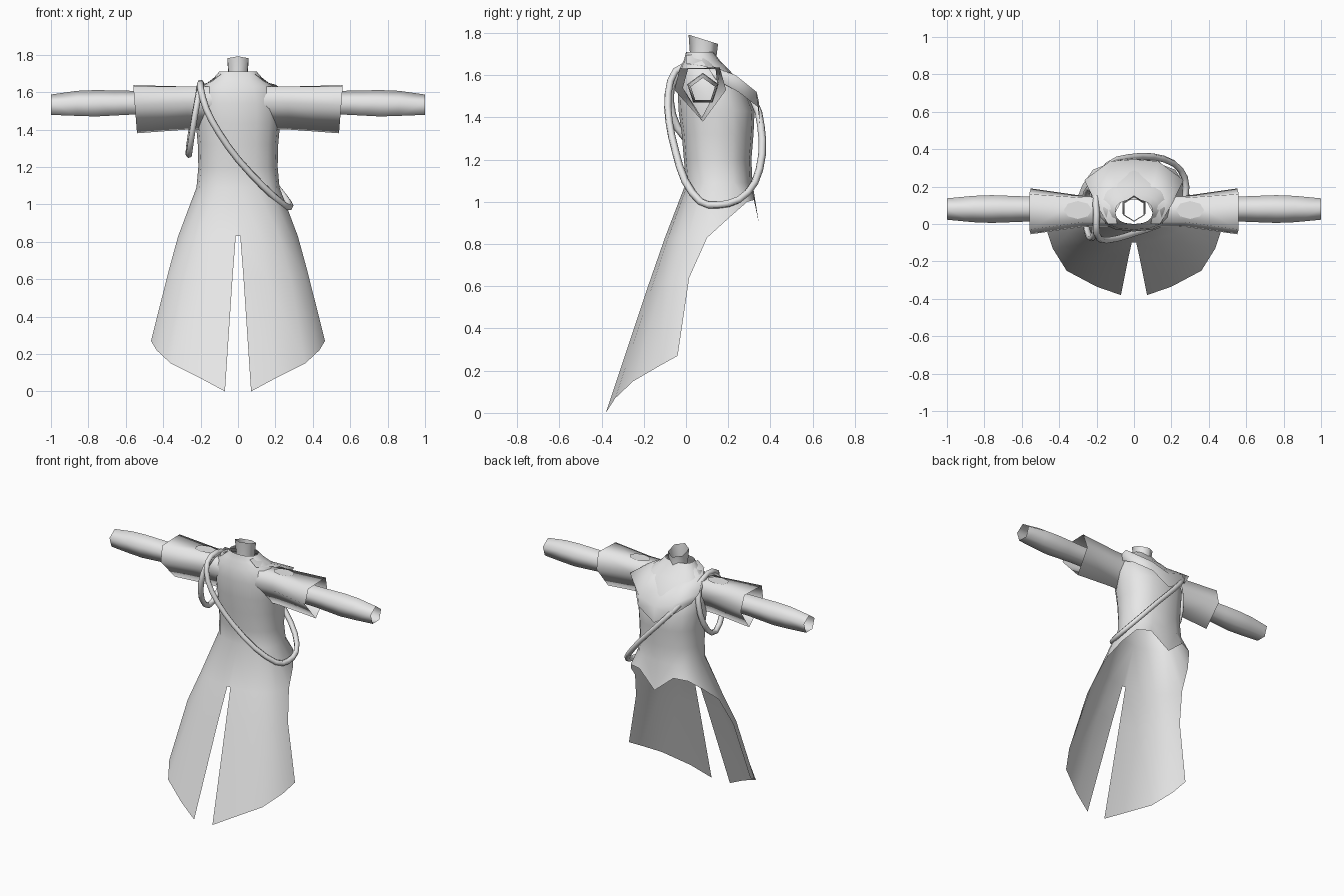
import bpy, bmesh, math
from mathutils import Vector

if "Cube" in bpy.data.objects:
    bpy.data.objects.remove(bpy.data.objects["Cube"])

cloth = bpy.data.materials.new("pale_grey_cloth")
cloth.diffuse_color = (0.8, 0.8, 0.8, 1)
cloth.use_nodes = True
cloth.node_tree.nodes["Principled BSDF"].inputs["Base Color"].default_value = cloth.diffuse_color


def finish(bm, name):
    """Weld, shade smooth and link one part."""
    bmesh.ops.remove_doubles(bm, verts=bm.verts, dist=0.0005)
    bmesh.ops.recalc_face_normals(bm, faces=bm.faces)
    me = bpy.data.meshes.new(name)
    bm.to_mesh(me)
    bm.free()
    me.materials.append(cloth)
    for p in me.polygons:
        p.use_smooth = True
    ob = bpy.data.objects.new(name, me)
    bpy.context.collection.objects.link(ob)
    return ob


def skin(bm, rows, closed=False):
    """Faces between successive rows; a shorter row ends the sheet early."""
    vs = [[bm.verts.new(p) for p in r] for r in rows]
    for a, b in zip(vs, vs[1:]):
        n = min(len(a), len(b))
        for i in range(n if closed else n - 1):
            j = (i + 1) % n
            bm.faces.new((a[i], a[j], b[j], b[i]))


def mirrored(rows, s):
    return [[(s * x, y, z) for x, y, z in r] for r in rows]


def half_ring(z, w, yf, yb):
    """Half of a slightly boxy oval, front centre to back centre."""
    pts = []
    for i in range(9):
        a = math.pi * i / 8
        c, s = math.cos(a), math.sin(a)
        c = math.copysign(abs(c) ** 0.85, c)
        pts.append((w * s ** 0.85 if 0 < i < 8 else 0.0,
                    (yf + yb) / 2 - c * (yb - yf) / 2, z))
    return pts


# Robe: torso rings, pointed back hem, then the open-backed split skirt
robe_rows = [half_ring(*r) for r in (
    (1.71, .10, .0, .13), (1.67, .135, -.01, .16), (1.63, .19, -.03, .20),
    (1.54, .225, -.04, .28), (1.43, .225, -.035, .325), (1.32, .215, -.02, .32),
    (1.20, .212, -.01, .31), (1.09, .222, .0, .315))]
robe_rows += [
    [(.012, -.10, .83), (.12, -.085, .83), (.22, -.05, .83), (.285, .01, .83),
     (.32, .10, .83), (.275, .21, .93), (.22, .29, 1.0), (.13, .325, 1.01), (0, .345, .9)],
    [(.03, -.18, .60), (.16, -.16, .60), (.28, -.11, .61), (.35, -.05, .63), (.372, .015, .64)],
    [(.07, -.38, 0), (.2, -.335, .07), (.36, -.25, .15), (.435, -.13, .22), (.465, -.04, .27)]]
bm = bmesh.new()
for s in (1, -1):
    skin(bm, mirrored(robe_rows, s))
bm.faces.new([bm.verts.new(p) for p in ((0, 0, 1.09), (.012, -.10, .83), (-.012, -.10, .83))])
finish(bm, "robe")

# Hood lying folded on the back
hood_rows = [
    [(0, .15, 1.665), (.065, .125, 1.685), (.10, .06, 1.70), (.09, .0, 1.695)],
    [(0, .235, 1.57), (.10, .21, 1.61), (.17, .12, 1.645), (.14, .0, 1.655)],
    [(0, .345, 1.475), (.13, .335, 1.52), (.265, .235, 1.60), (.20, .10, 1.64)],
    [(0, .35, 1.37), (.13, .34, 1.45), (.215, .25, 1.52), (.215, .14, 1.58)]]
bm = bmesh.new()
for s in (1, -1):
    skin(bm, mirrored(hood_rows, s))
finish(bm, "hood")

# Neck: open six-sided tube leaning forward
bm = bmesh.new()
neck = []
for z, r, cy in ((1.58, .075, .09), (1.69, .062, .08), (1.77, .070, .082)):
    neck.append([(r * .93 * math.sin(math.tau * i / 6), cy - r * math.cos(math.tau * i / 6),
                  z + .022 * math.cos(math.tau * i / 6)) for i in range(6)])
skin(bm, neck, True)
finish(bm, "neck")

# Sleeves, arms and shoulder patches on both sides
inner = ((.01, 1.63), (-.015, 1.54), (.075, 1.40), (.15, 1.54), (.14, 1.63))
cuff = ((-.03, 1.632), (-.055, 1.53), (.08, 1.38), (.19, 1.53), (.16, 1.637))
cuff_x = (.56, .552, .54, .552, .56)
arm = ((.30, .070, 1.54), (.56, .070, 1.537), (.66, .074, 1.535), (.76, .078, 1.533),
       (.86, .074, 1.533), (1.0, .060, 1.527))
for s, side in ((1, "left"), (-1, "right")):
    bm = bmesh.new()
    skin(bm, [[(s * .14, y, z) for y, z in inner],
              [(s * .27, y, z) for y, z in inner],
              [(s * x, y, z) for x, (y, z) in zip(cuff_x, cuff)]], True)
    finish(bm, side + "_sleeve")

    bm = bmesh.new()
    skin(bm, [[(s * x, .08 + r * math.sin(math.tau * i / 5), zc + r * math.cos(math.tau * i / 5))
               for i in range(5)] for x, r, zc in arm], True)
    finish(bm, side + "_arm")

    bm = bmesh.new()
    bmesh.ops.create_circle(bm, cap_ends=True, segments=8, radius=1)
    for v in bm.verts:
        v.co = (s * .30 + v.co.x * .075, .075 + v.co.y * .048, 1.637)
    finish(bm, side + "_shoulder_patch")


def rope(name, pts, radius=.018, sides=6):
    """Closed six-sided cord through the points, rounded once."""
    pts = [Vector(p) for p in pts]
    n = len(pts)
    path = []
    for i in range(n):
        a, b, c, d = (pts[(i + k) % n] for k in (-1, 0, 1, 2))
        path += [b, (b + c) * .5625 - (a + d) * .0625]
    rings = []
    for i, p in enumerate(path):
        t = (path[(i + 1) % len(path)] - path[i - 1]).normalized()
        out = p - Vector((0, .12, 1.35))
        u = (out - t * out.dot(t)).normalized()
        w = t.cross(u)
        rings.append([p + radius * (u * math.cos(math.tau * k / sides) + w * math.sin(math.tau * k / sides))
                      for k in range(sides)])
    bm = bmesh.new()
    skin(bm, rings + rings[:1], True)
    finish(bm, name)


# Long cord across the chest and back, short cord hanging under the arm
rope("sash_cord", [(-.2, .05, 1.65), (-.2, -.05, 1.62), (-.17, -.085, 1.51), (-.1, -.08, 1.38),
                   (0, -.05, 1.24), (.13, -.005, 1.10), (.24, .07, 1.0), (.275, .15, .985),
                   (.27, .25, 1.01), (.21, .325, 1.09), (.1, .36, 1.22), (-.03, .355, 1.36),
                   (-.14, .315, 1.49), (-.2, .18, 1.60)])
rope("shoulder_cord", [(-.2, .06, 1.645), (-.21, -.05, 1.59), (-.23, -.075, 1.48), (-.25, -.04, 1.35),
                       (-.262, .05, 1.265), (-.26, .14, 1.31), (-.24, .19, 1.44), (-.215, .17, 1.58)])
